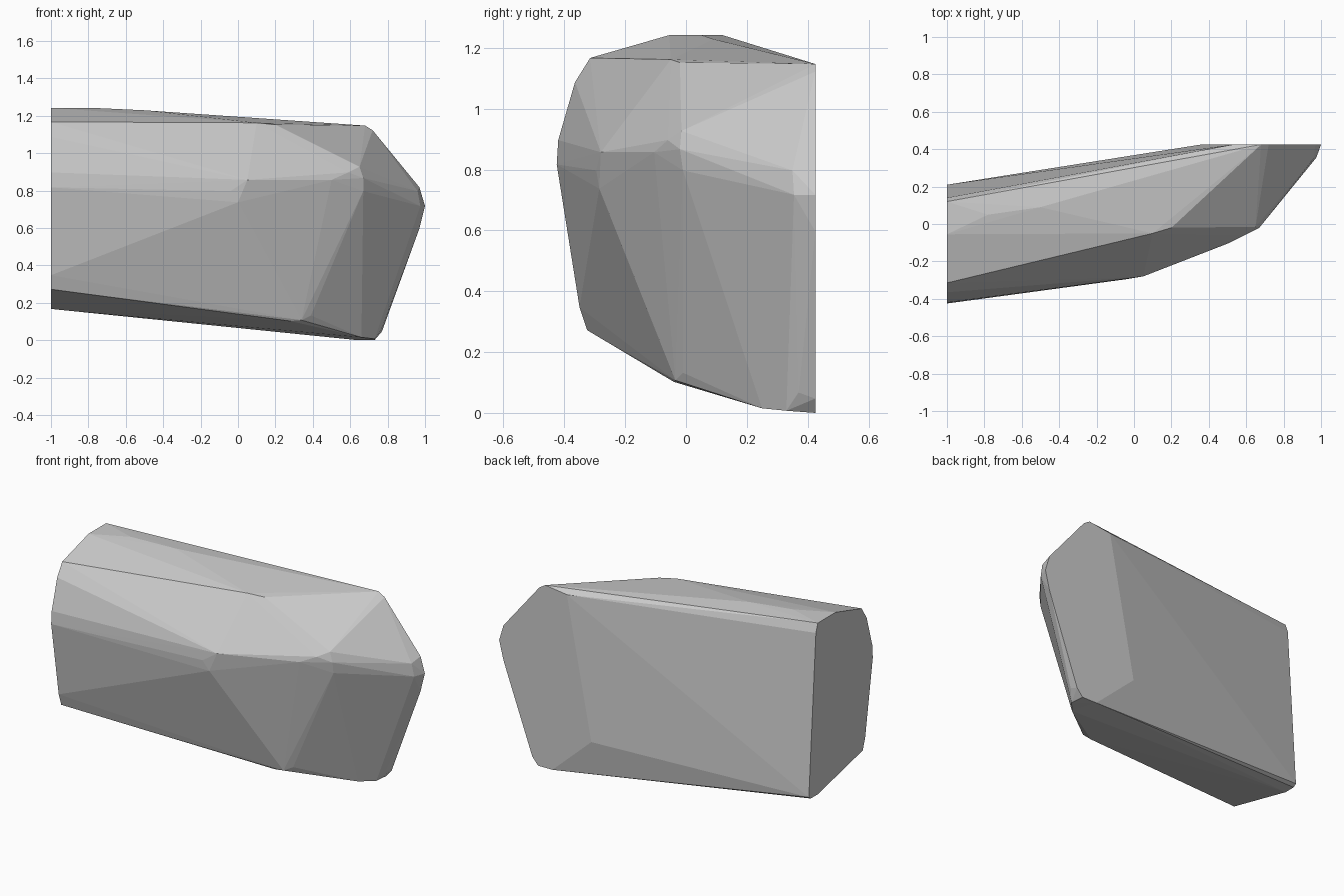
import bpy, bmesh

if "Cube" in bpy.data.objects:
    bpy.data.objects.remove(bpy.data.objects["Cube"])

# Control points of the chunky convex block, grouped by region
left_cap = [(y, z) for y, z in [
    (-.425, .82), (-.42, .90), (-.365, 1.09), (-.315, 1.17), (-.055, 1.245),
    (.12, 1.245), (.14, 1.19), (.21, .185), (.19, .17), (.12, .17),
    (-.325, .275), (-.35, .35)]]
back_face = [(x, z) for x, z in [
    (1.0, .72), (.97, .82), (.72, 1.125), (.68, 1.15), (.53, 1.13),
    (.36, .25), (.63, .004), (.73, .003), (.77, .05), (.97, .60)]]
front_corners = [
    (-.04, -.295, .80), (0, -.285, .74), (.05, -.28, .86),   # middle ridge
    (.50, -.105, .86), (.59, -.06, .90),
    (.67, -.02, .87), (.65, -.015, .93), (.67, -.01, .80),   # nose corner
    (.20, -.02, 1.155), (.10, -.05, 1.165),                  # top shoulder
    (.96, .35, .80), (.975, .355, .72), (.94, .36, .62)]     # right tip
bottom_corners = [
    (.28, -.04, .105), (.34, -.035, .11), (.39, -.01, .135),
    (.66, .25, .018), (.73, .33, .01), (.77, .37, .07)]
top_corners = [(-.78, .05, 1.245), (-.50, .09, 1.232)]

points = [(-1, y, z) for y, z in left_cap]
points += [(x, .425, z) for x, z in back_face]
points += front_corners + bottom_corners + top_corners

# Wrap the points in a faceted hull
bm = bmesh.new()
for p in points:
    bm.verts.new(p)
hull = bmesh.ops.convex_hull(bm, input=bm.verts[:])
loose = [v for v in bm.verts if not v.link_faces]
bmesh.ops.delete(bm, geom=loose, context='VERTS')
bmesh.ops.dissolve_limit(bm, angle_limit=.01, verts=bm.verts[:], edges=bm.edges[:])
bmesh.ops.recalc_face_normals(bm, faces=bm.faces[:])

# Stand it on the ground
low = min(v.co.z for v in bm.verts)
bmesh.ops.translate(bm, verts=bm.verts[:], vec=(0, 0, -low))

mesh = bpy.data.meshes.new("rock_block")
bm.to_mesh(mesh)
bm.free()
rock = bpy.data.objects.new("rock_block", mesh)
bpy.context.collection.objects.link(rock)
